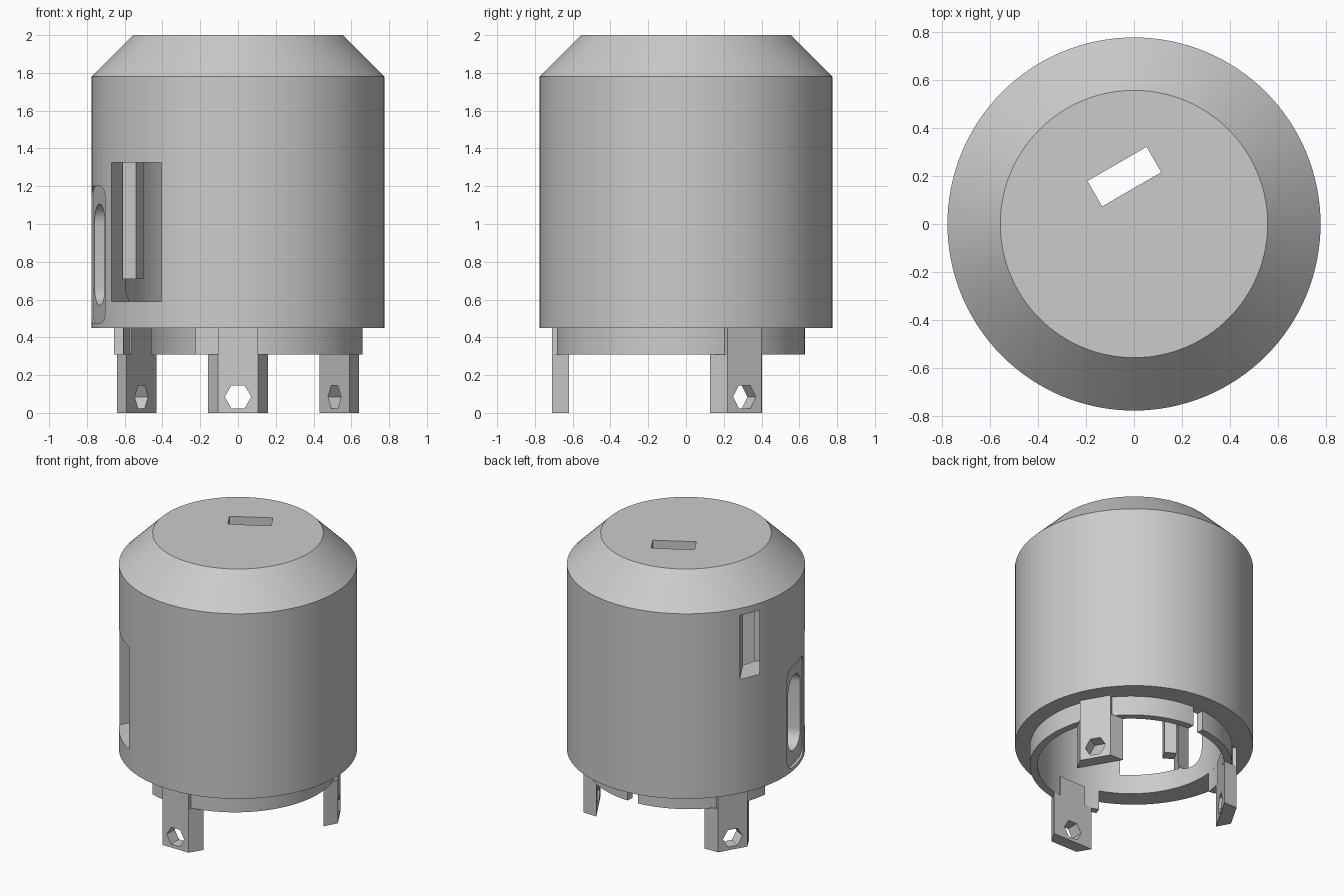
import bpy, bmesh
from math import radians, cos, sin, pi
from mathutils import Matrix

cube = bpy.data.objects.get("Cube")
if cube:
    bpy.data.objects.remove(cube, do_unlink=True)

grey = bpy.data.materials.new("plain_grey")
grey.use_nodes = True
grey.diffuse_color = (0.6, 0.6, 0.6, 1)
grey.node_tree.nodes["Principled BSDF"].inputs["Base Color"].default_value = (0.6, 0.6, 0.6, 1)

CENTRE = Matrix.Translation((0, -0.03, 0))   # axis shared by cavity, lip and legs


def turn(angle):
    return Matrix.Rotation(radians(angle), 4, 'Z')


def loft(name, loops, matrix=Matrix()):
    """Solid through stacked loops of 3D points, capped at both ends."""
    bm = bmesh.new()
    rings = [[bm.verts.new(p) for p in loop] for loop in loops]
    for low, high in zip(rings, rings[1:]):
        for i in range(len(low)):
            j = (i + 1) % len(low)
            bm.faces.new((low[i], low[j], high[j], high[i]))
    bm.faces.new(rings[0][::-1])
    bm.faces.new(rings[-1])
    bm.transform(matrix)
    bmesh.ops.recalc_face_normals(bm, faces=bm.faces)
    mesh = bpy.data.meshes.new(name)
    bm.to_mesh(mesh)
    bm.free()
    mesh.materials.append(grey)
    obj = bpy.data.objects.new(name, mesh)
    bpy.context.collection.objects.link(obj)
    return obj


def prism(name, outline, z0, z1, matrix=Matrix()):
    return loft(name, [[(x, y, z) for x, y in outline] for z in (z0, z1)], matrix)


def arc(radius, start, end, count):
    return [(radius * cos(radians(start + (end - start) * i / count)),
             radius * sin(radians(start + (end - start) * i / count)))
            for i in range(count + 1)]


def circle(radius, count=128):
    return arc(radius, 0, 360, count)[:-1]


def box(name, x0, x1, y0, y1, z0, z1, matrix=Matrix()):
    return prism(name, [(x0, y0), (x1, y0), (x1, y1), (x0, y1)], z0, z1, matrix)


def rounded(half_w, z0, z1, radius):
    """Rounded upright rectangle as (sideways, height) points."""
    points = []
    for cx, cy, start in ((half_w - radius, z1 - radius, 0), (radius - half_w, z1 - radius, 90),
                          (radius - half_w, z0 + radius, 180), (half_w - radius, z0 + radius, 270)):
        points += [(cx + x, cy + y) for x, y in arc(radius, start, start + 90, 8)]
    return points


def outward(name, outline, r0, r1, matrix):
    """Upright outline pushed out along +x, then placed."""
    return loft(name, [[(r, s, z) for s, z in outline] for r in (r0, r1)], matrix)


def activate(obj):
    bpy.ops.object.select_all(action='DESELECT')
    obj.select_set(True)
    bpy.context.view_layer.objects.active = obj


def cut(obj, cutter):
    cutter.hide_render = True
    mod = obj.modifiers.new("cut", 'BOOLEAN')
    mod.operation = 'DIFFERENCE'
    mod.solver = 'EXACT'
    mod.object = cutter
    activate(obj)
    bpy.ops.object.modifier_apply(modifier=mod.name)
    bpy.data.objects.remove(cutter, do_unlink=True)


def smooth(obj):
    activate(obj)
    bpy.ops.object.shade_smooth_by_angle(angle=radians(25))


# Hollow housing with a bevelled crown
housing = loft("housing", [[(x, y, z) for x, y in circle(r)]
                           for r, z in ((0.776, 0.45), (0.776, 1.78), (0.556, 2.0))])
cut(housing, prism("cavity_cutter", circle(0.61), 0.2, 1.85, CENTRE))

# Slot in the crown
cut(housing, box("top_slot_cutter", -0.142, 0.142, -0.061, 0.061, 1.7, 2.2,
                 Matrix.Translation((-0.04, 0.197, 0)) @ turn(30)))

# Large side window, small upper window
cut(housing, box("window_cutter", 0.3, 1, -0.385, -0.02, 0.59, 1.325, turn(240)))
cut(housing, box("upper_window_cutter", 0.37, 1, 0.41, 0.53, 1.27, 1.73, turn(120)))

# Shallow rounded recess with an upright oval opening
cut(housing, outward("recess_cutter", rounded(0.145, 0.475, 1.2, 0.06), 0.755, 0.9, turn(194)))
cut(housing, outward("oval_cutter", rounded(0.11, 0.57, 1.105, 0.1), 0.4, 0.9, turn(194)))
smooth(housing)

# Rail beside the large window
box("window_rail", 0.5, 0.58, -0.37, -0.29, 0.71, 1.325, turn(240))

# Lip below the housing, open at the window side and at a narrow gap
for name, start, end in (("lip_long", -110, 88), ("lip_short", 95, 174)):
    count = int((end - start) / 3)
    smooth(prism(name, arc(0.66, start, end, count) + arc(0.61, end, start, count),
                 0.31, 0.45, CENTRE))

# Three legs with hexagonal holes
hexagon = [(0.07 * cos(i * pi / 3), 0.085 + 0.07 * sin(i * pi / 3)) for i in range(6)]
for name, angle in (("front_leg", 270), ("back_left_leg", 30), ("back_right_leg", 150)):
    place = CENTRE @ turn(angle)
    leg = prism(name, [(0.59, -0.16), (0.68, -0.105), (0.68, 0.105), (0.59, 0.16)],
                0, 0.31, place)
    cut(leg, outward("hole_cutter", hexagon, 0.5, 0.8, place))
    box(name + "_root", 0.59, 0.68, -0.105, 0.105, 0.31, 0.45, place)
